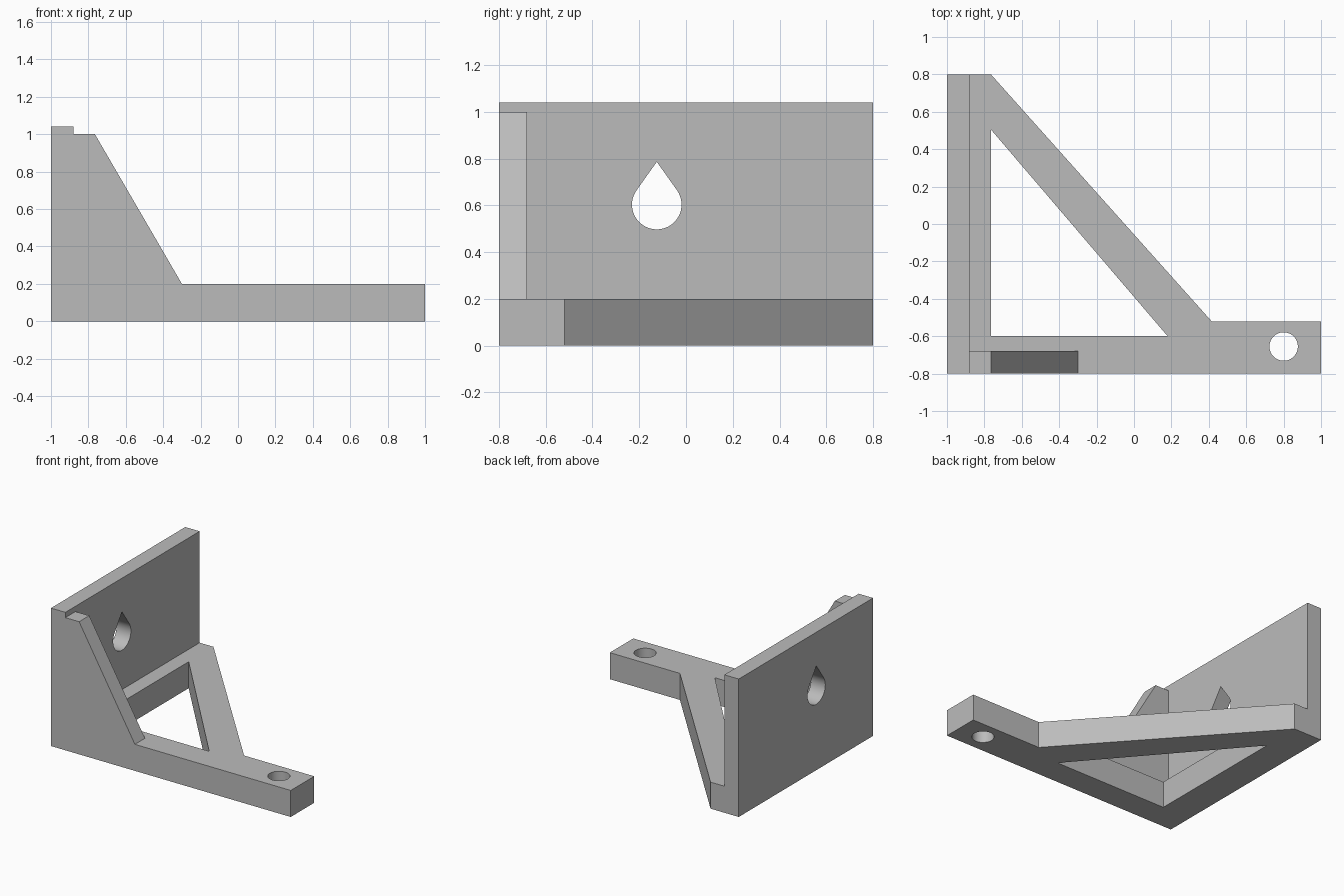
import bpy, bmesh
from math import sin, cos, acos, pi, radians
from mathutils import Vector

cube = bpy.data.objects.get("Cube")
if cube:
    bpy.data.objects.remove(cube, do_unlink=True)

grey = bpy.data.materials.new("plain grey")
grey.use_nodes = True
colour = (0.5, 0.5, 0.5, 1)
grey.diffuse_color = colour
grey.node_tree.nodes["Principled BSDF"].inputs["Base Color"].default_value = colour

# How a flat profile (u, v) with depth w is placed along each axis
PLACE = {
    "x": lambda u, v, w: (w, u, v),
    "y": lambda u, v, w: (u, w, v),
    "z": lambda u, v, w: (u, v, w),
}


def prism(name, profile, axis, low, high):
    """Extrude a closed profile along an axis."""
    place = PLACE[axis]
    bm = bmesh.new()
    face = bm.faces.new([bm.verts.new(place(u, v, low)) for u, v in profile])
    extruded = bmesh.ops.extrude_face_region(bm, geom=[face], use_keep_orig=True)
    moved = [g for g in extruded["geom"] if isinstance(g, bmesh.types.BMVert)]
    bmesh.ops.translate(bm, verts=moved, vec=Vector(place(0, 0, high - low)))
    bmesh.ops.recalc_face_normals(bm, faces=bm.faces)
    mesh = bpy.data.meshes.new(name)
    bm.to_mesh(mesh)
    bm.free()
    mesh.materials.append(grey)
    obj = bpy.data.objects.new(name, mesh)
    bpy.context.collection.objects.link(obj)
    return obj


def box(name, u0, u1, v0, v1, axis, low, high):
    return prism(name, [(u0, v0), (u1, v0), (u1, v1), (u0, v1)], axis, low, high)


def combine(target, tool, operation):
    """Apply a boolean and discard the tool."""
    mod = target.modifiers.new(operation.lower(), "BOOLEAN")
    mod.operation, mod.solver, mod.object = operation, "EXACT", tool
    bpy.context.view_layer.objects.active = target
    bpy.ops.object.modifier_apply(modifier=mod.name)
    bpy.data.objects.remove(tool, do_unlink=True)


def arc(cx, cy, radius, start, end, steps):
    angles = [start + (end - start) * i / steps for i in range(steps + 1)]
    return [(cx + radius * cos(a), cy + radius * sin(a)) for a in angles]


# Base: foot strip, wall strip and diagonal brace in one outline
bracket = prism("bracket", [(-1, -0.8), (1, -0.8), (1, -0.52), (0.415, -0.52),
                            (-0.765, 0.8), (-1, 0.8)], "z", 0, 0.2)

# Upright wall and sloping gusset
combine(bracket, box("wall", -0.8, 0.8, 0, 1.04, "x", -1, -0.88), "UNION")
gusset = prism("gusset", [(-0.94, 0.1), (-0.3, 0.1), (-0.3, 0.2),
                          (-0.765, 1), (-0.94, 1)], "y", -0.8, -0.68)
combine(bracket, gusset, "UNION")

# Triangular window in the base
window = prism("window", [(-0.765, -0.6), (0.18, -0.6), (-0.765, 0.505)], "z", -0.1, 0.3)
combine(bracket, window, "DIFFERENCE")

# Round screw hole near the end of the foot
hole = prism("screw_hole", arc(0.8, -0.655, 0.076, 0, 2 * pi, 48)[:-1], "z", -0.1, 0.3)
combine(bracket, hole, "DIFFERENCE")

# Teardrop hole through the wall: circle with tangents meeting at a point
cy, cz, radius, rise = -0.125, 0.603, 0.106, 0.183
tangent = acos(radius / rise)
drop = arc(cy, cz, radius, pi / 2 + tangent, 2.5 * pi - tangent, 36) + [(cy, cz + rise)]
combine(bracket, prism("teardrop_hole", drop, "x", -1.1, -0.8), "DIFFERENCE")

# Merge leftover coplanar faces and shade the hole walls smoothly
bm = bmesh.new()
bm.from_mesh(bracket.data)
bmesh.ops.remove_doubles(bm, verts=bm.verts, dist=0.0001)
bmesh.ops.dissolve_limit(bm, angle_limit=radians(0.5), verts=bm.verts, edges=bm.edges)
bm.to_mesh(bracket.data)
bm.free()

bpy.ops.object.select_all(action="DESELECT")
bracket.select_set(True)
bpy.context.view_layer.objects.active = bracket
bpy.ops.object.shade_smooth_by_angle(angle=radians(30))
